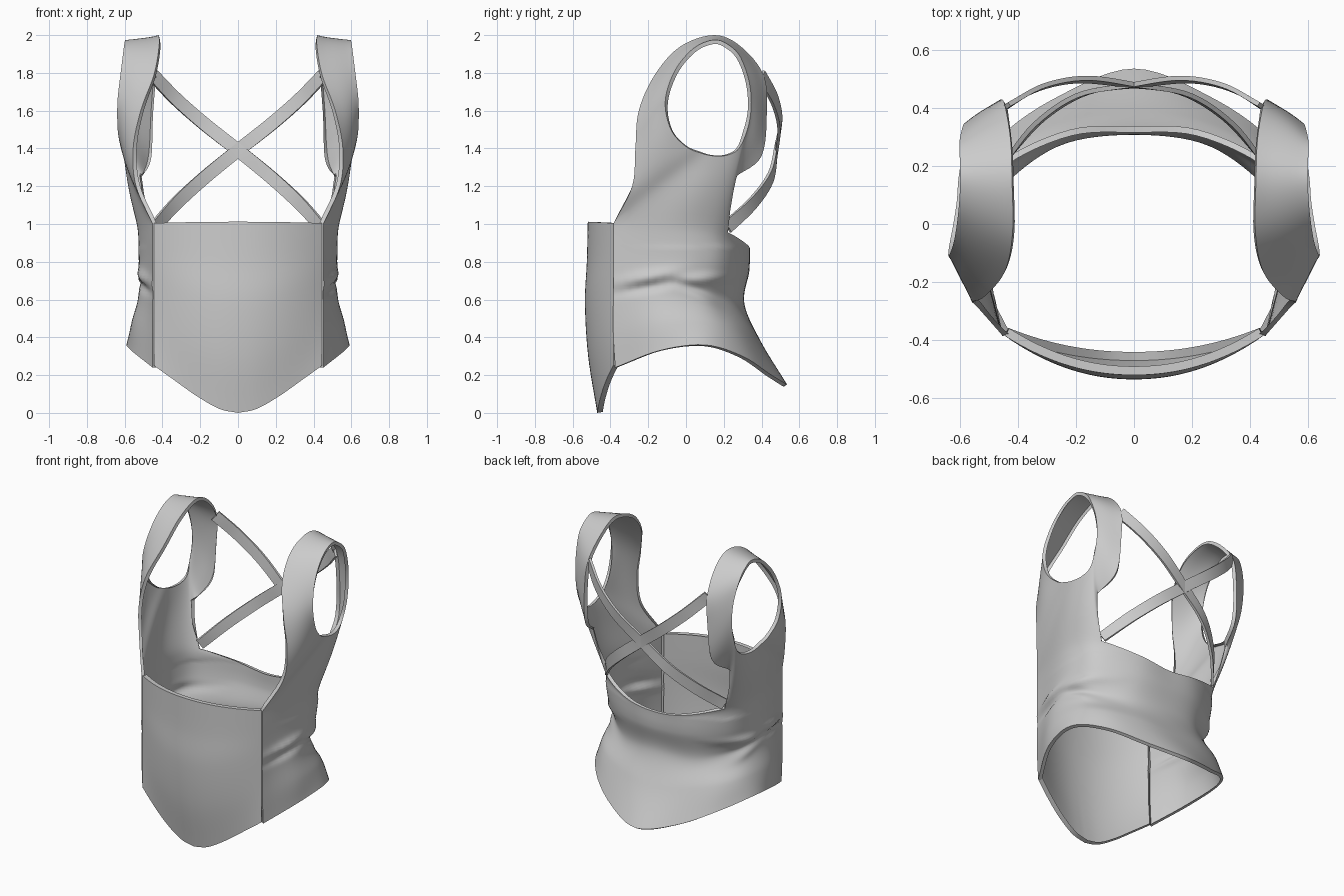
import bpy, bmesh, math
from mathutils import Vector as V

if "Cube" in bpy.data.objects:
    bpy.data.objects.remove(bpy.data.objects["Cube"])

N = 6  # samples per control interval


def spline(pts, n=N):
    """Catmull-Rom through points, open ends."""
    p = [V(q) for q in pts]
    p = [2 * p[0] - p[1]] + p + [2 * p[-1] - p[-2]]
    out = []
    for i in range(1, len(p) - 2):
        a, b, c, d = p[i - 1:i + 3]
        for k in range(n):
            t = k / n
            out.append(0.5 * (2 * b + (c - a) * t + (2 * a - 5 * b + 4 * c - d) * t ** 2
                              + (3 * b - a - 3 * c + d) * t ** 3))
    return out + [p[-2]]


def flip(p):
    return (-p[0], p[1], p[2])


def build(name, grids, thickness, mirror=True, relax=0, hem_only=True):
    """Weld point grids into one cloth object with turned-in hems."""
    bm = bmesh.new()
    for g in grids:
        vs = [[bm.verts.new(p) for p in row] for row in g]
        for r0, r1 in zip(vs, vs[1:]):
            for i in range(len(r0) - 1):
                bm.faces.new((r0[i], r0[i + 1], r1[i + 1], r1[i]))
    bmesh.ops.remove_doubles(bm, verts=bm.verts, dist=0.0005)
    inside = [v for v in bm.verts if not v.is_boundary and v.co.z > .88]
    for _ in range(relax):
        bmesh.ops.smooth_vert(bm, verts=inside, factor=.5, use_axis_x=True, use_axis_y=True, use_axis_z=True)
    bmesh.ops.recalc_face_normals(bm, faces=bm.faces)
    bm.normal_update()
    s = 0
    for f in bm.faces:
        c = f.calc_center_median()
        s += f.calc_area() * f.normal.dot(V((c.x, c.y, 0)))
    if s < 0:
        bmesh.ops.reverse_faces(bm, faces=bm.faces)
    me = bpy.data.meshes.new(name)
    bm.to_mesh(me)
    bm.free()
    ob = bpy.data.objects.new(name, me)
    bpy.context.collection.objects.link(ob)
    if mirror:
        m = ob.modifiers.new("mirror", 'MIRROR')
        m.merge_threshold = 0.002
    sol = ob.modifiers.new("thickness", 'SOLIDIFY')
    sol.thickness = thickness
    sol.offset = -1
    sol.use_rim_only = hem_only
    bpy.ops.object.select_all(action='DESELECT')
    bpy.context.view_layer.objects.active = ob
    ob.select_set(True)
    # apply first so the cut edges of the cloth stay crisp
    for mod in [m.name for m in ob.modifiers]:
        bpy.ops.object.modifier_apply(modifier=mod)
    bpy.ops.object.shade_smooth_by_angle(angle=math.radians(40))
    return ob


# Side and back wrap: rows from top rim to hem, front corner to centre back
rows = [
    [(.452, -.385, 1.0), (.53, -.1, 1.0), (.52, .09, .99), (.445, .222, .955), (.22, .325, .89), (0, .337, .86)],
    [(.452, -.385, .8), (.52, -.1, .8), (.51, .08, .8), (.43, .21, .78), (.23, .315, .76), (0, .335, .75)],
    [(.452, -.385, .6), (.525, -.14, .62), (.50, .06, .62), (.40, .18, .6), (.23, .28, .58), (0, .309, .58)],
    [(.452, -.385, .42), (.555, -.14, .47), (.545, .09, .48), (.44, .25, .45), (.24, .355, .41), (0, .395, .38)],
    [(.452, -.375, .24), (.565, -.14, .33), (.583, .1, .36), (.46, .30, .3), (.25, .445, .205), (0, .535, .15)],
]
across = [spline(r + [flip(r[4])])[:5 * N + 1] for r in rows]
columns = [spline(c, 14) for c in zip(*across)]
body = [list(r) for r in zip(*columns)]


def ridge(y, z, y0, z0, slope, length, width):
    """Signed bump of one cloth fold seen from the side."""
    return math.exp(-((y - y0) / length) ** 2 - ((z - z0 - slope * (y - y0)) / width) ** 2)


# Cloth folds at the waist
for r in body:
    for p in r:
        if p.x > .3:
            y, z = p.y, p.z
            p.x += (.02 * ridge(y, z, -.2, .72, .2, .13, .03) - .018 * ridge(y, z, -.2, .665, .2, .13, .025)
                    + .02 * ridge(y, z, .1, .71, .05, .14, .03) - .016 * ridge(y, z, .04, .66, -.3, .12, .025)
                    + .01 * ridge(y, z, .1, .6, -.5, .12, .03))

# Armhole edge and outer strap edge, starting at the front corner
hole = [(.61, .08, 1.375), (.605, .15, 1.36), (.595, .22, 1.365), (.585, .28, 1.40), (.585, .325, 1.5),
        (.585, .345, 1.62), (.59, .335, 1.75), (.6, .29, 1.88), (.6, .23, 1.945), (.598, .15, 1.975),
        (.605, .04, 1.93), (.62, -.06, 1.81), (.638, -.11, 1.65), (.637, -.08, 1.5), (.622, 0, 1.41)]
inner = spline(hole[-1:] + hole + hole[:2])[N:-N]
edge_low = [body[0][3 * N], (.49, .24, 1.12), (.51, .262, 1.25)]
edge_up = [(.51, .262, 1.25), (.474, .40, 1.36), (.46, .428, 1.6), (.445, .41, 1.79),
           (.425, .29, 1.94), (.42, .15, 2.0), (.418, -.03, 1.94), (.445, -.165, 1.79), (.515, -.25, 1.6),
           (.555, -.268, 1.4), (.54, -.285, 1.2), body[0][0]]
outer = body[0][:3 * N] + spline(edge_low, N // 2)[:-1] + spline(edge_up)
S = 8
shoulder = []
for a, b in zip(inner, outer):
    shoulder.append([a.lerp(b, k / S) + V((.014 * math.sin(math.pi * k / S), 0, 0)) for k in range(S + 1)])
build("bodice_and_shoulder_straps", [body, shoulder], .022, relax=14)

# Front panel with pointed hem
centre = spline([(0, -.52, 1.012), (0, -.525, .8), (0, -.535, .58), (0, -.518, .3), (0, -.47, 0)])
hem = spline([(0, 0, 0), (.1, 0, .022), (.22, 0, .09), (.34, 0, .175), (.445, 0, .25)])
panel = []
for h in hem:
    u = h.x / .445
    col = []
    for c in centre:
        t = (1.012 - c.z) / 1.012
        top = 1.012 - .007 * u * u
        col.append(V((h.x, c.y + (-.385 - c.y) * u ** 2.1, top + (h.z - top) * t)))
    panel.append(col)
build("front_panel", [panel], .03)

# Crossed back straps
path = spline([(.452, .405, 1.785), (.33, .475, 1.66), (.18, .505, 1.53), (0, .485, 1.39),
               (-.18, .455, 1.245), (-.33, .36, 1.11), (-.447, .225, .985)])
ribbon = []
for i, p in enumerate(path):
    tan = (path[min(i + 1, len(path) - 1)] - path[max(i - 1, 0)]).normalized()
    side = tan.cross(V((p.x * .7, p.y, 0)).normalized()).normalized()
    ribbon.append([p + side * w for w in (-.035, 0, .035)])
build("back_strap_a", [ribbon], .016, False, hem_only=False)
build("back_strap_b", [[[V(flip(p)) for p in r] for r in ribbon]], .016, False, hem_only=False)
